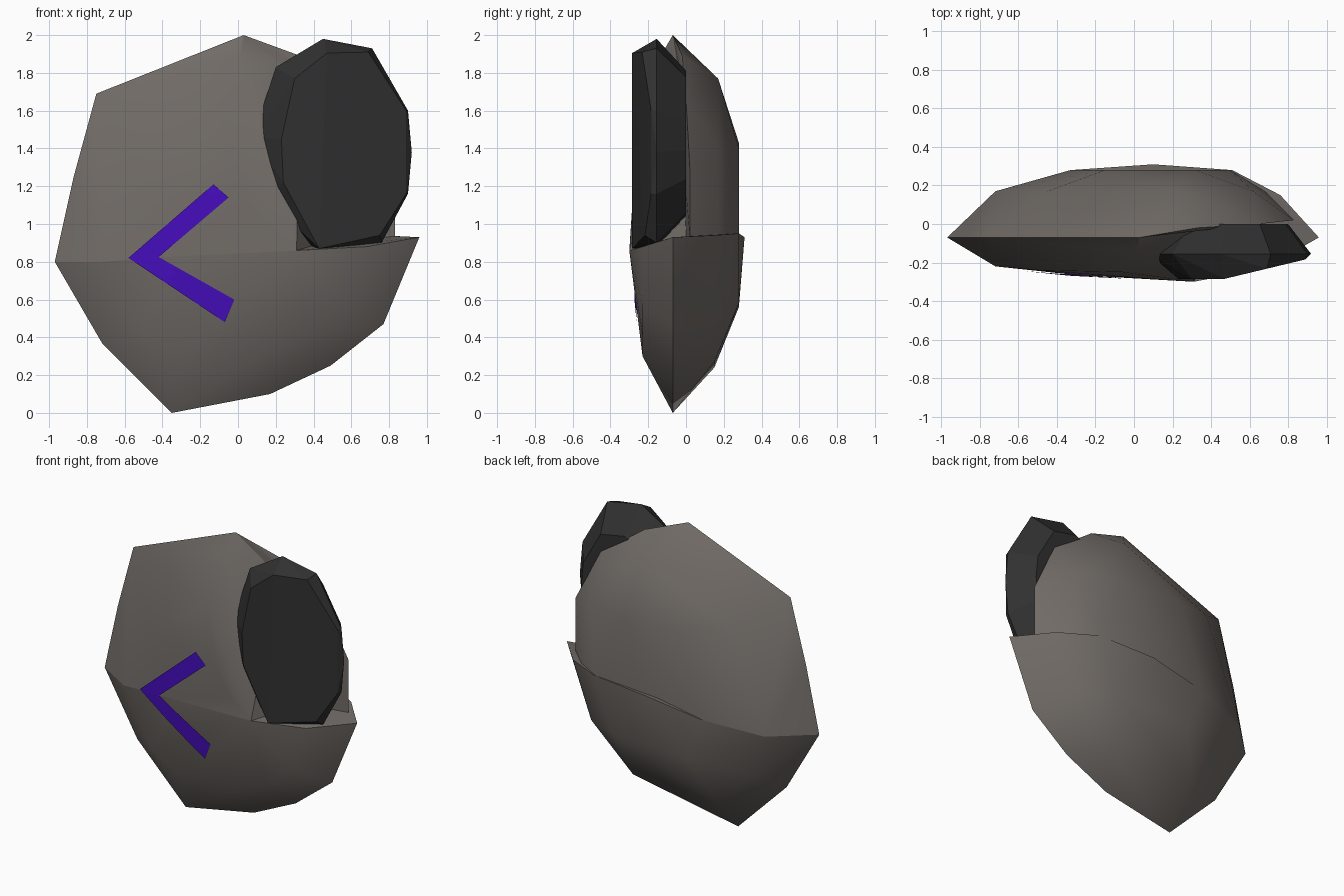
import bpy, bmesh, math
from mathutils import Vector
from mathutils.bvhtree import BVHTree

if "Cube" in bpy.data.objects:
    bpy.data.objects.remove(bpy.data.objects["Cube"], do_unlink=True)


def material(name, r, g, b):
    m = bpy.data.materials.new(name)
    m.use_nodes = True
    m.diffuse_color = (r, g, b, 1)
    m.node_tree.nodes["Principled BSDF"].inputs["Base Color"].default_value = (r, g, b, 1)
    return m


STONE = material("warm grey", 0.165, 0.148, 0.135)
DARK = material("near black", 0.03, 0.03, 0.03)
VIOLET = material("violet", 0.06, 0.004, 0.5)


def finish(bm, name, mat, angle):
    mesh = bpy.data.meshes.new(name)
    bm.to_mesh(mesh)
    bm.free()
    obj = bpy.data.objects.new(name, mesh)
    bpy.context.collection.objects.link(obj)
    mesh.materials.append(mat)
    if angle:
        bpy.ops.object.select_all(action='DESELECT')
        obj.select_set(True)
        bpy.context.view_layer.objects.active = obj
        bpy.ops.object.shade_smooth_by_angle(angle=math.radians(angle))
    return obj


trees = []


def hull(name, points, mat, angle):
    """Faceted convex solid around a few corner points."""
    bm = bmesh.new()
    for p in points:
        bm.verts.new(p)
    res = bmesh.ops.convex_hull(bm, input=bm.verts[:])
    loose = {v for v in res["geom_interior"] + res["geom_unused"]
             if isinstance(v, bmesh.types.BMVert)}
    bmesh.ops.delete(bm, geom=list(loose), context='VERTS')
    bmesh.ops.recalc_face_normals(bm, faces=bm.faces[:])
    trees.append(BVHTree.FromBMesh(bm))
    return finish(bm, name, mat, angle)


def at_depth(y, pairs):
    return [(x, y, z) for x, z in pairs]


# Shared edges of the shells
left_rim = at_depth(-0.07, [(0.03, 2), (-0.75, 1.69), (-0.87, 1.25), (-0.97, 0.8)])
front_seam = [(-0.72, -0.22, 0.8), (-0.3, -0.265, 0.83), (0.31, -0.3, 0.86)]
back_seam = [(-0.72, 0.17, 0.81), (-0.33, 0.28, 0.86)]

# Upper shell, front: bulges left of the lens recess
recess = [(0.01, -0.14, 1.88), (-0.06, -0.25, 1.53), (0.02, -0.28, 1.17), (0.14, -0.29, 0.98)]
wall = at_depth(0, [(0.33, 1.85), (0.28, 1.45), (0.38, 1.0), (0.5, 0.87)])
hull("upper_front_shell", left_rim + front_seam + recess + wall
     + [(-0.5, -0.24, 1.22)], STONE, 30)

# Upper shell, back: dome behind the lens
right_rim = [(0.33, -0.02, 1.89), (0.65, 0, 1.66), (0.83, 0.02, 1.3), (0.83, 0.02, 0.93)]
dome = at_depth(0.28, [(0.5, 0.93), (0.32, 1.4), (-0.15, 1.43)])
dome += at_depth(0.17, [(0.22, 1.77), (-0.45, 1.5), (0.62, 1.4), (0.68, 0.93)])
hull("upper_back_shell", left_rim + right_rim + back_seam + dome, STONE, 40)

# Lower jaw: bowl with a pointed tip on the open side
lower_rim = at_depth(-0.07, [(-0.97, 0.8), (-0.72, 0.37), (-0.35, 0), (0.17, 0.1),
                             (0.49, 0.25), (0.77, 0.47), (0.96, 0.93)])
belly = at_depth(-0.23, [(-0.5, 0.43), (-0.3, 0.31), (0.12, 0.3), (0.38, 0.41),
                         (0.58, 0.57), (0.68, 0.88)])
bowl = at_depth(0.28, [(0.51, 0.95), (0.36, 0.58), (-0.2, 0.56)])
bowl += at_depth(0.15, [(0.76, 0.94), (0.62, 0.56), (0.3, 0.27), (-0.35, 0.24), (-0.6, 0.5)])
hull("lower_jaw", lower_rim + belly + front_seam + back_seam + bowl
     + [(0.1, 0.31, 0.93)], STONE, 40)

# Lens: bevelled disc, its front leaning towards the open side
rim = at_depth(-0.155, [(0.45, 1.98), (0.71, 1.93), (0.9, 1.6), (0.92, 1.38), (0.9, 1.16),
                        (0.76, 0.9), (0.39, 0.88), (0.14, 1.14), (0.08, 1.46), (0.2, 1.83)])
face = [(x, -0.285 + 0.24 * max(0, x - 0.47), z) for x, z in
        [(0.47, 1.905), (0.69, 1.91), (0.89, 1.6), (0.89, 1.16), (0.75, 0.94),
         (0.43, 0.87), (0.24, 1.22), (0.23, 1.45), (0.3, 1.77)]]
centre = Vector((0.52, 0, 1.42))
back = [Vector((p[0], 0, p[2])).lerp(centre, 0.3) for p in rim]
hull("lens", rim + face + back, DARK, 0)


# Chevron: two thin bars laid on the front surface
def surface_y(x, z):
    hits = [t.ray_cast(Vector((x, -1, z)), Vector((0, 1, 0)))[0] for t in trees]
    return min(h.y for h in hits if h)


def bar(name, outer_end, inner_end, steps=12, across=4):
    outer, inner = Vector((-0.58, 0.82)), Vector((-0.42, 0.825))
    bm = bmesh.new()
    rows = []
    for i in range(steps + 1):
        a = outer.lerp(Vector(outer_end), i / steps)
        b = inner.lerp(Vector(inner_end), i / steps)
        row = []
        for j in range(across + 1):
            p = a.lerp(b, j / across)
            row.append(bm.verts.new((p.x, surface_y(p.x, p.y) - 0.008, p.y)))
        rows.append(row)
    for r, s in zip(rows, rows[1:]):
        for j in range(across):
            bm.faces.new((r[j], r[j + 1], s[j + 1], s[j]))
    bmesh.ops.recalc_face_normals(bm, faces=bm.faces[:])
    if sum(f.normal.y for f in bm.faces) > 0:
        bmesh.ops.reverse_faces(bm, faces=bm.faces[:])
    finish(bm, name, VIOLET, 0)


bar("upper_chevron_bar", (-0.13, 1.21), (-0.05, 1.14))
bar("lower_chevron_bar", (-0.07, 0.48), (-0.02, 0.6))
